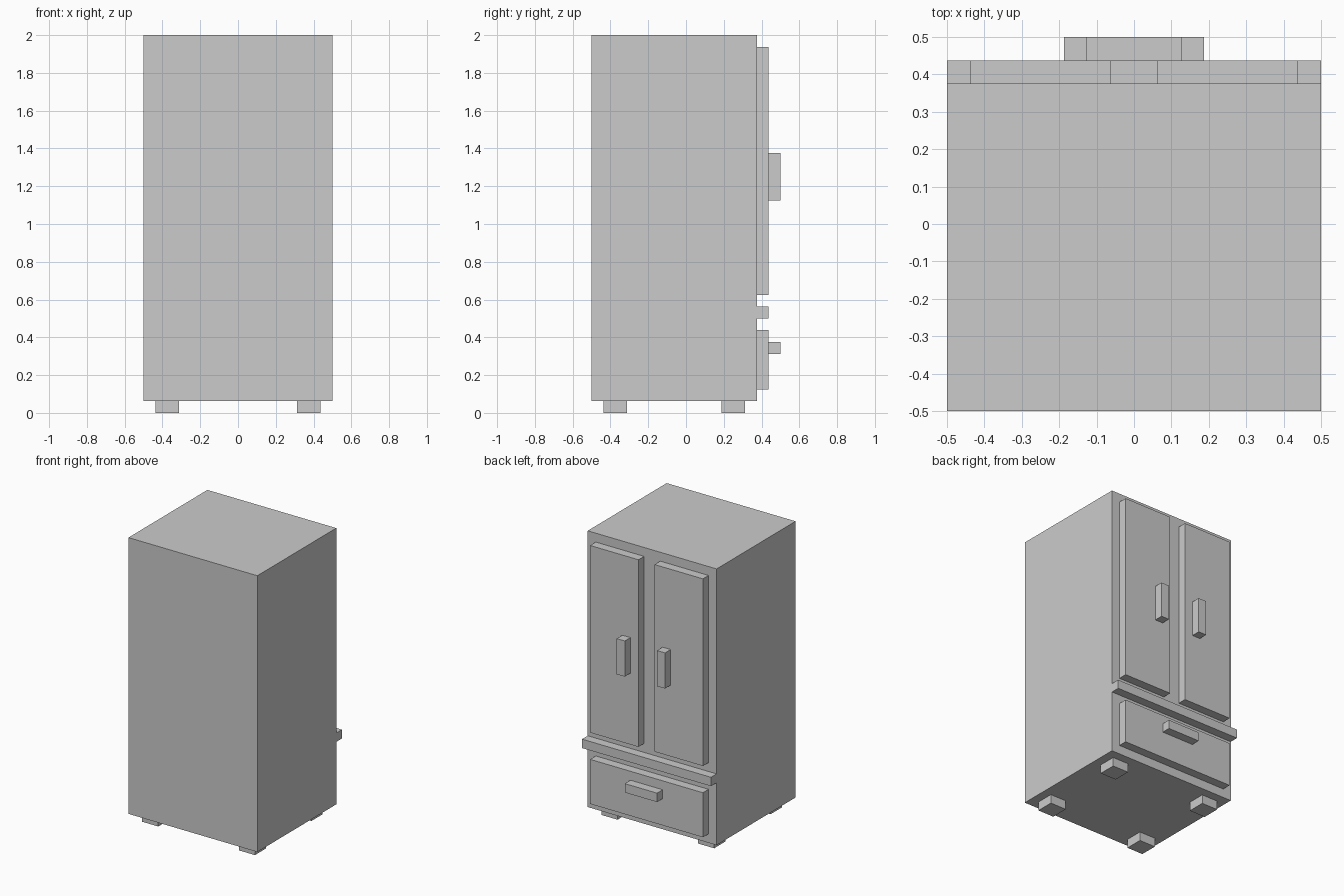
import bpy

if "Cube" in bpy.data.objects:
    bpy.data.objects.remove(bpy.data.objects["Cube"])

U = 1 / 16  # the model sits on a 1/16 unit grid


def box(name, x, y, z):
    """Box from (min, max) ranges given in grid steps."""
    ranges = (x, y, z)
    centre = [(a + b) / 2 * U for a, b in ranges]
    size = [(b - a) * U for a, b in ranges]
    bpy.ops.mesh.primitive_cube_add(size=1, location=centre)
    ob = bpy.context.object
    ob.name = name
    ob.scale = size
    bpy.ops.object.transform_apply(location=False, rotation=False, scale=True)
    return ob


# Cabinet
box("cabinet", (-8, 8), (-8, 6), (1, 32))

# Rail between the doors and the drawer
box("divider_rail", (-8, 8), (6, 7), (8, 9))

# Freezer drawer and its handle
box("drawer", (-7, 7), (6, 7), (2, 7))
box("drawer_handle", (-2, 2), (7, 8), (5, 6))

# Mirrored doors, door handles and feet
for side, s in (("left", -1), ("right", 1)):
    def span(a, b):
        return tuple(sorted((s * a, s * b)))

    box(f"{side}_door", span(1, 7), (6, 7), (10, 31))
    box(f"{side}_door_handle", span(2, 3), (7, 8), (18, 22))
    for end, y in (("rear", (-7, -5)), ("door_side", (3, 5))):
        box(f"{side}_{end}_foot", span(5, 7), y, (0, 1))
